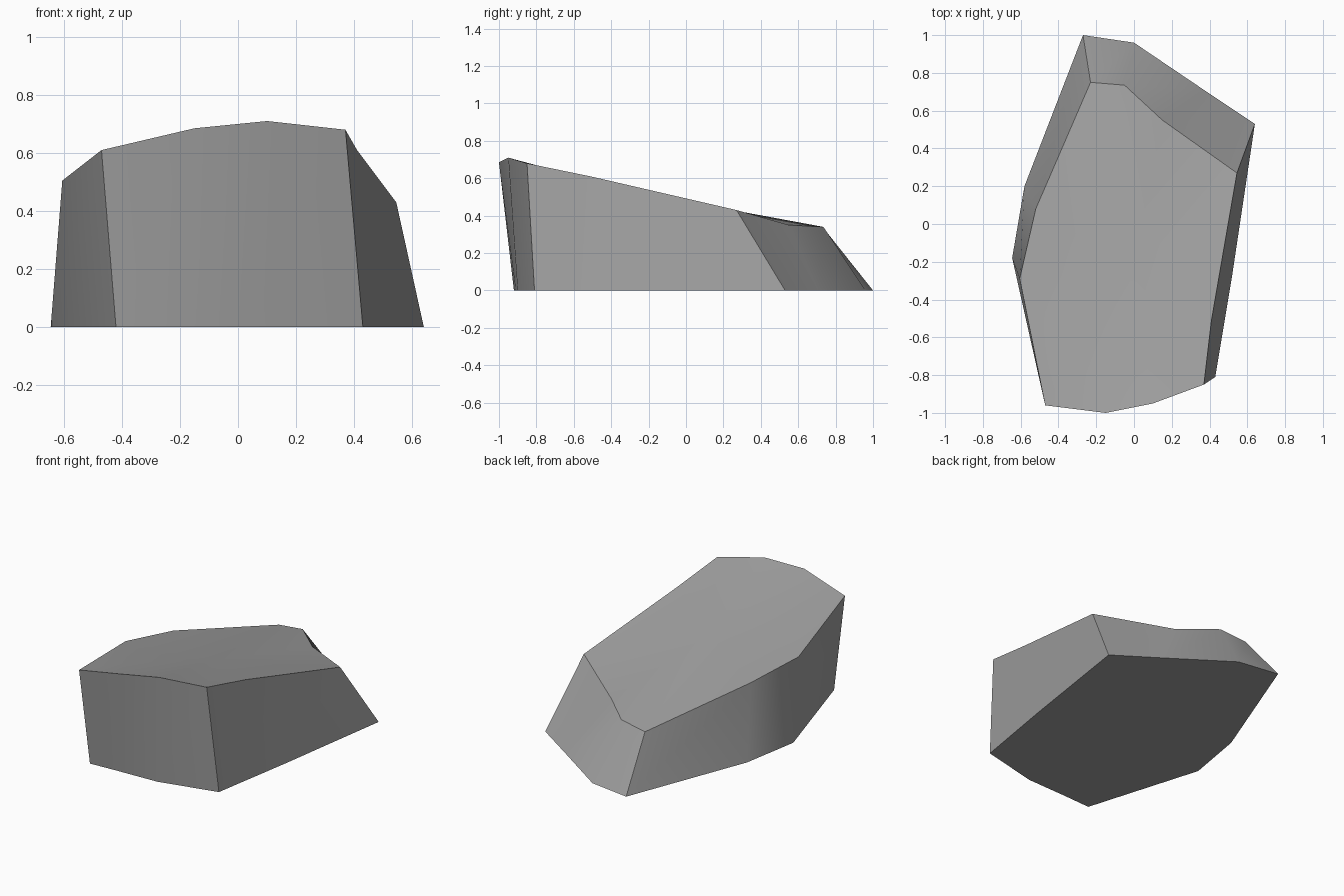
import bpy
import bmesh
import math

# Remove the default object
default_object = bpy.data.objects.get("Cube")
if default_object:
    bpy.data.objects.remove(default_object, do_unlink=True)


def make_material(name, colour):
    material = bpy.data.materials.new(name)
    material.use_nodes = True
    material.diffuse_color = colour
    shader = material.node_tree.nodes["Principled BSDF"]
    shader.inputs["Base Color"].default_value = colour
    return material


# Outline of the rock, counter-clockwise: rim point, then ground point below it
outline = [
    ((-.47, -.96, .61), (-.42, -.92)),    # front corner
    ((-.15, -1, .685), (-.23, -.91)),
    ((.1, -.95, .71), (.05, -.9)),
    ((.37, -.85, .68), (.43, -.81)),      # front corner
    ((.41, -.51, .61), (.52, -.27)),
    ((.545, .27, .43), (.64, .53)),       # rear corner
    ((.15, .55, .35), (.37, .71)),
    ((-.05, .735, .34), (0, .96)),
    ((-.23, .75, .315), (-.27, 1)),       # rear corner
    ((-.52, .08, .455), (-.58, .2)),
    ((-.605, -.29, .505), (-.645, -.18)),
]

bm = bmesh.new()
rim = [bm.verts.new(top) for top, ground in outline]
base = [bm.verts.new((*ground, 0)) for top, ground in outline]
count = len(outline)

# Side walls and flat underside
for i in range(count):
    j = (i + 1) % count
    bm.faces.new((base[i], base[j], rim[j], rim[i]))
bm.faces.new(list(reversed(base)))

# Top surface: a fan around the middle dip and a small one near the front corner
dip = bm.verts.new((-.01, -.24, .52))
shoulder = bm.verts.new((-.3, -.71, .605))
for i in range(1, count - 1):
    bm.faces.new((rim[i], rim[i + 1], dip))
for start, end in ((rim[0], rim[1]), (rim[1], dip), (dip, rim[-1]), (rim[-1], rim[0])):
    bm.faces.new((start, end, shoulder))

bmesh.ops.recalc_face_normals(bm, faces=bm.faces)
mesh = bpy.data.meshes.new("rock")
bm.to_mesh(mesh)
bm.free()
mesh.materials.append(make_material("stone grey", (.35, .35, .35, 1)))

# Soft facets with crisp main edges
rock = bpy.data.objects.new("rock", mesh)
bpy.context.collection.objects.link(rock)
bpy.ops.object.select_all(action="DESELECT")
rock.select_set(True)
bpy.context.view_layer.objects.active = rock
bpy.ops.object.shade_smooth_by_angle(angle=math.radians(30))
